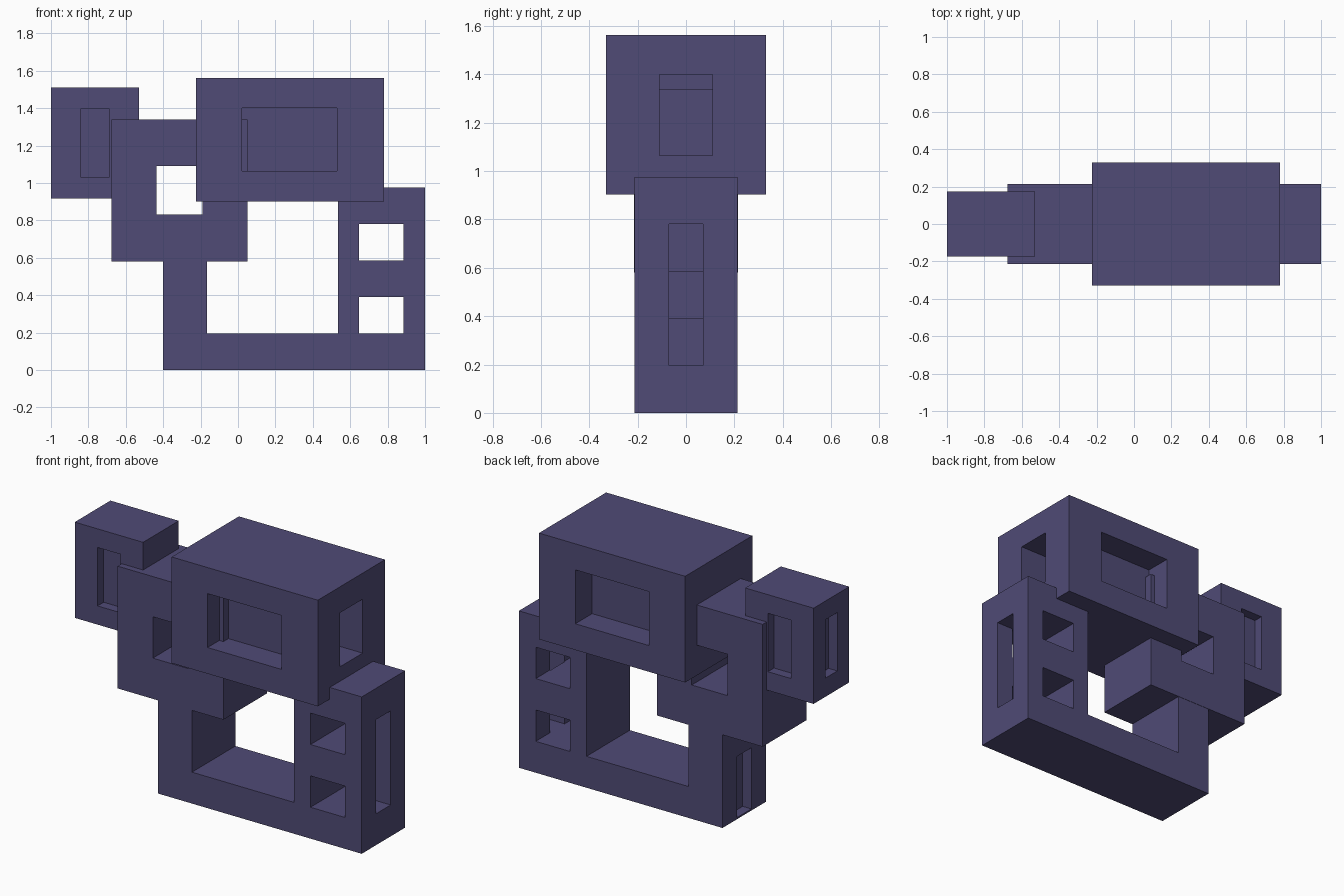
import bpy

if "Cube" in bpy.data.objects:
    bpy.data.objects.remove(bpy.data.objects["Cube"])

mat = bpy.data.materials.new("slate_purple")
mat.diffuse_color = (0.08, 0.07, 0.18, 1)
mat.use_nodes = True
mat.node_tree.nodes["Principled BSDF"].inputs["Base Color"].default_value = mat.diffuse_color


def prism(name, profile, y0, y1):
    """Extrude an x/z outline (counter-clockwise seen from the front) from y0 to y1."""
    n = len(profile)
    verts = [(x, y, z) for y in (y0, y1) for x, z in profile]
    faces = [list(range(n)), list(range(2 * n - 1, n - 1, -1))]
    faces += [[(i + 1) % n, i, i + n, (i + 1) % n + n] for i in range(n)]
    me = bpy.data.meshes.new(name)
    me.from_pydata(verts, [], faces)
    me.materials.append(mat)
    ob = bpy.data.objects.new(name, me)
    bpy.context.collection.objects.link(ob)
    return ob


def box(name, x, y, z):
    return prism(name, [(x[0], z[0]), (x[1], z[0]), (x[1], z[1]), (x[0], z[1])], *y)


def carve(ob, cuts):
    """Subtract boxes given as (x range, y range, z range)."""
    for c in cuts:
        cutter = box("cutter", *c)
        cutter.hide_render = True
        m = ob.modifiers.new("cut", 'BOOLEAN')
        m.operation = 'DIFFERENCE'
        m.solver = 'EXACT'
        m.object = cutter
        bpy.context.view_layer.update()
        dg = bpy.context.evaluated_depsgraph_get()
        me = bpy.data.meshes.new_from_object(ob.evaluated_get(dg))
        ob.modifiers.clear()
        ob.data = me
        bpy.data.objects.remove(cutter)


def both_sides(x, half, depth, z):
    """Matching recesses in the front and back faces."""
    return [(x, (-half - 0.1, -half + depth), z), (x, (half - depth, half + 0.1), z)]


# U-shaped base: bottom bar, short left column, tall right column
base = prism("base_frame", [(-0.4, 0), (1, 0), (1, 0.975), (0.535, 0.975), (0.535, 0.195),
                            (-0.167, 0.195), (-0.167, 0.585), (-0.4, 0.585)], -0.213, 0.213)
carve(base, [((0.648, 0.884), (-0.4, 0.4), (0.195, 0.39)),
             ((0.648, 0.884), (-0.4, 0.4), (0.585, 0.78)),
             ((0.88, 1.1), (-0.071, 0.071), (0.195, 0.78)),
             ((-0.5, -0.34), (-0.071, 0.071), (0.01, 0.39))])

# Middle block with a square opening
middle = box("middle_block", (-0.677, 0.05), (-0.215, 0.215), (0.58, 1.34))
carve(middle, [((-0.435, -0.19), (-0.4, 0.4), (0.833, 1.09))])

# Large upper block: front and back recesses, deep side recess
upper = box("upper_block", (-0.225, 0.78), (-0.33, 0.33), (0.902, 1.562))
carve(upper, both_sides((0.022, 0.53), 0.33, 0.165, (1.065, 1.4))
      + [((0.022, 0.9), (-0.11, 0.11), (1.065, 1.4))])

# Small block on the left
small = box("small_block", (-1, -0.53), (-0.175, 0.175), (0.917, 1.512))
carve(small, both_sides((-0.843, -0.686), 0.175, 0.06, (1.033, 1.396))
      + [((-1.1, -0.94), (-0.058, 0.058), (1.033, 1.396))])
